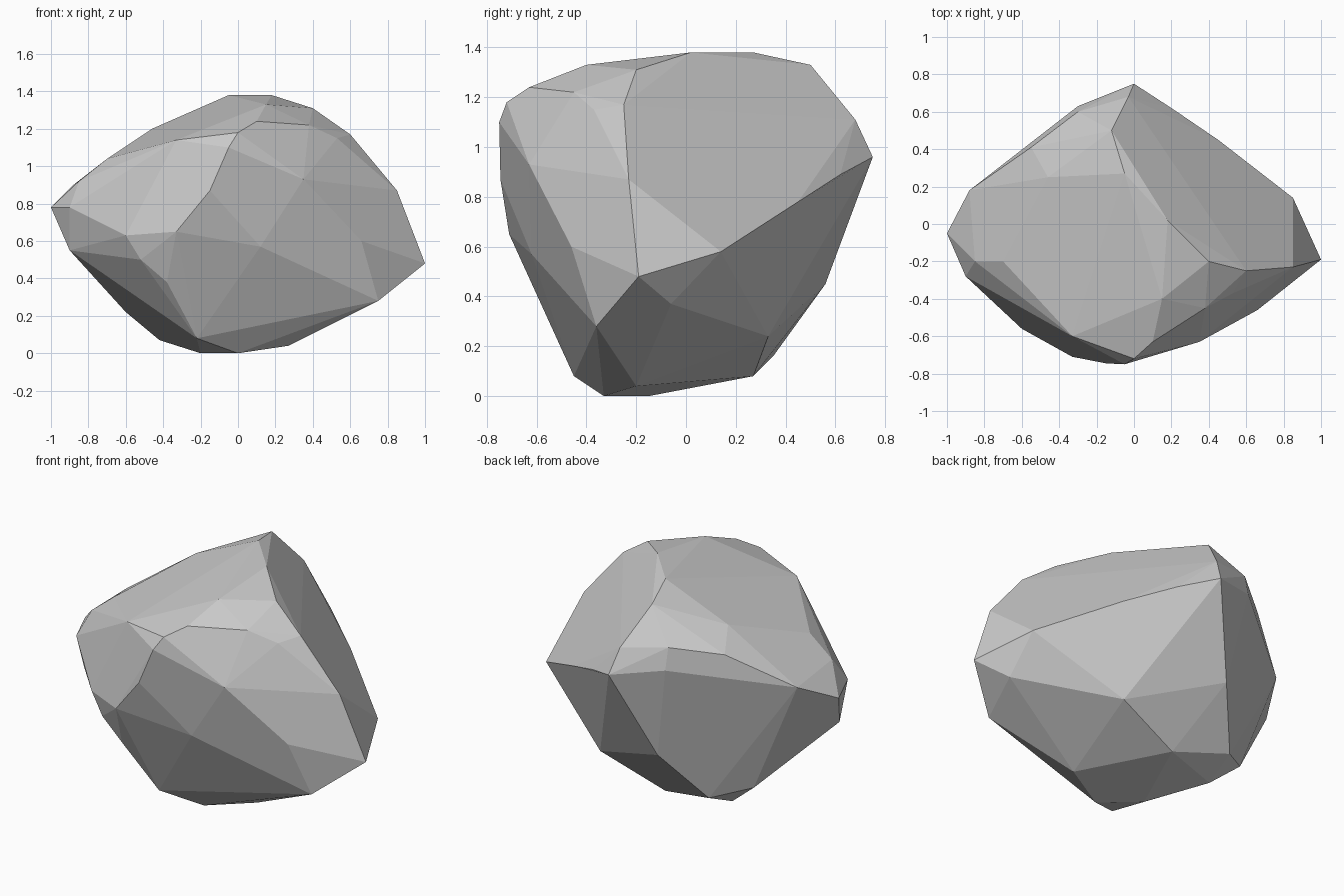
import bpy
import bmesh

# Corner points of the chipped stone, grouped by height
crown = [(.18, .02, 1.38), (-.05, .27, 1.38), (.4, -.2, 1.31), (.6, -.25, 1.17),
         (.15, -.4, 1.33), (.1, -.63, 1.24), (-.33, -.6, 1.14), (0, -.72, 1.18),
         (.38, -.45, 1.22), (-.46, .25, 1.2), (-.7, -.2, 1.04), (-.12, .5, 1.33),
         (-.03, .68, 1.11), (.21, .45, 1.05), (-.55, .41, 1.1), (-.3, .6, 1.15),
         (.53, -.37, 1.15)]
belt = [(-1, -.05, .78), (-.88, .18, .9), (-.3, .63, 1.02), (0, .75, .96),
        (.2, .62, .89), (.45, .45, .78), (.85, .14, .58), (1, -.19, .48),
        (.85, -.23, .87), (.66, -.46, .6), (.35, -.63, .93), (-.05, -.75, 1.1),
        (-.15, -.745, .87), (-.33, -.71, .65), (-.6, -.56, .63),
        (-.9, -.28, .78), (.12, -.62, .57), (-.85, -.2, .92)]
base = [(-.9, -.2, .55), (-.6, .2, .22), (-.52, -.57, .5), (-.42, .15, .07),
        (-.38, -.58, .38), (.75, -.36, .28), (-.2, -.15, 0), (0, -.33, 0),
        (-.22, -.45, .08), (.35, .33, .24), (.27, -.2, .04), (-.4, .35, .16),
        (-.05, .27, .08), (.85, -.06, .37), (-.2, .56, .45)]

# Wrap the corners in a convex, flat-faced hull
bm = bmesh.new()
for p in crown + belt + base:
    bm.verts.new(p)
bmesh.ops.convex_hull(bm, input=bm.verts[:])
loose = [v for v in bm.verts if not v.link_faces]
bmesh.ops.delete(bm, geom=loose, context='VERTS')

# Merge nearly coplanar triangles into broad facets
bmesh.ops.dissolve_limit(bm, angle_limit=0.06, verts=bm.verts[:], edges=bm.edges[:])
bmesh.ops.recalc_face_normals(bm, faces=bm.faces[:])

mesh = bpy.data.meshes.new("rock")
bm.to_mesh(mesh)
bm.free()
rock = bpy.data.objects.new("rock", mesh)
bpy.context.collection.objects.link(rock)
